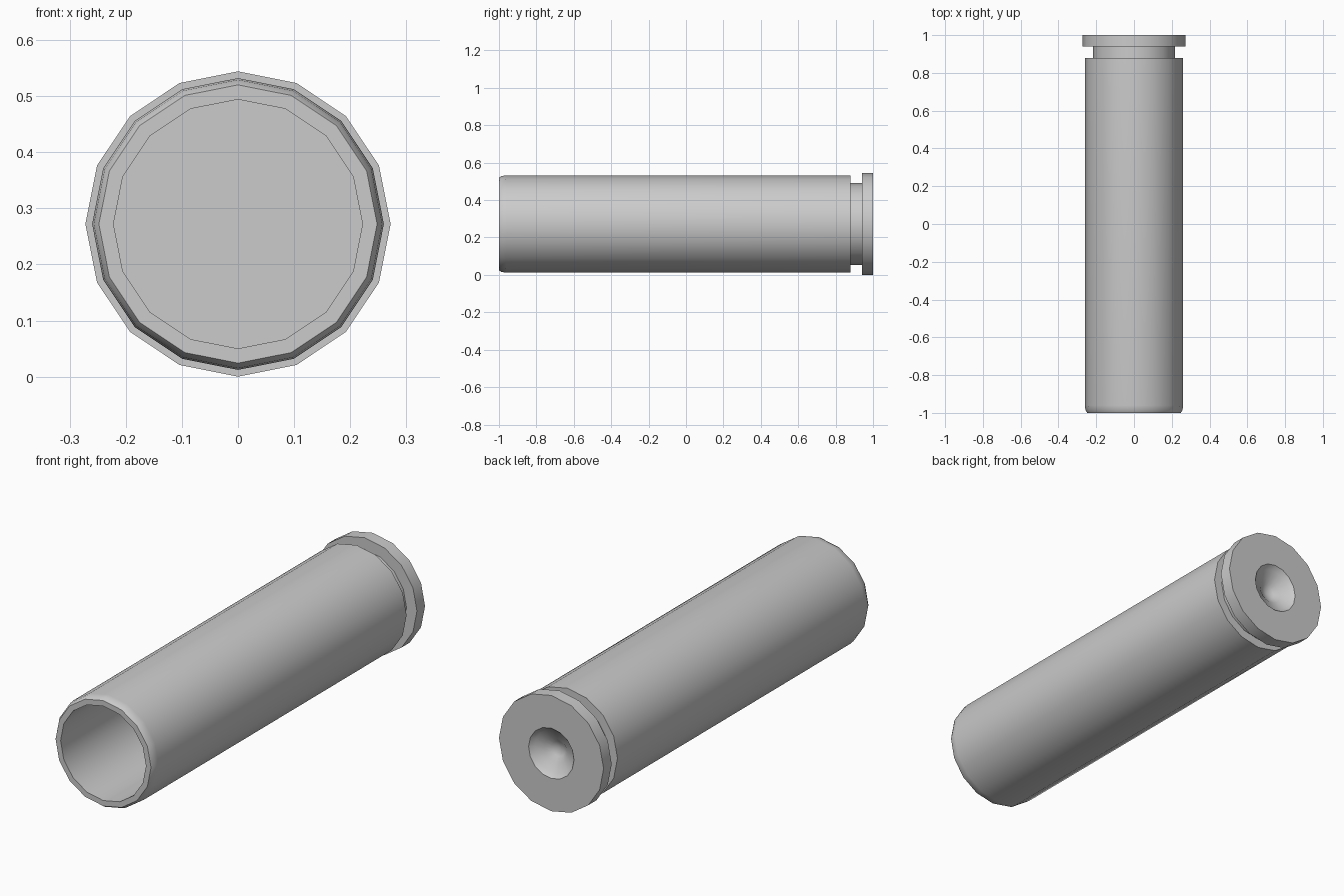
import bpy, bmesh, math

if "Cube" in bpy.data.objects:
    bpy.data.objects.remove(bpy.data.objects["Cube"])

SIDES = 16
AXIS_Z = 0.272


def lathe(name, profile, sharp_deg=30):
    """Spin a (radius, y) profile around the y axis; radius 0 makes a pole."""
    bm = bmesh.new()
    rings = []
    for r, y in profile:
        if r == 0:
            rings.append([bm.verts.new((0, y, AXIS_Z))])
        else:
            rings.append([bm.verts.new((r * math.sin(2 * math.pi * i / SIDES), y,
                                        AXIS_Z + r * math.cos(2 * math.pi * i / SIDES)))
                          for i in range(SIDES)])
    for a, b in zip(rings, rings[1:]):
        for i in range(SIDES):
            j = (i + 1) % SIDES
            quad = [a[i % len(a)], a[j % len(a)], b[j % len(b)], b[i % len(b)]]
            bm.faces.new(list(dict.fromkeys(quad)))
    bmesh.ops.recalc_face_normals(bm, faces=bm.faces)
    mesh = bpy.data.meshes.new(name)
    bm.to_mesh(mesh)
    bm.free()
    obj = bpy.data.objects.new(name, mesh)
    bpy.context.collection.objects.link(obj)
    bpy.ops.object.select_all(action='DESELECT')
    obj.select_set(True)
    bpy.context.view_layer.objects.active = obj
    bpy.ops.object.shade_smooth_by_angle(angle=math.radians(sharp_deg))
    return obj


# Hollow casing: inner floor, wall, mouth, body, groove, rim, dimpled base
lathe("casing", [
    (0, 0.86), (0.222, 0.86), (0.222, -1.0),
    (0.248, -1.0), (0.257, -0.985), (0.26, -0.96),
    (0.26, 0.88), (0.218, 0.88),
    (0.218, 0.94), (0.272, 0.94), (0.272, 1.0),
    (0.118, 1.0), (0.10, 0.98), (0.06, 0.965), (0.035, 0.945), (0, 0.935),
])
